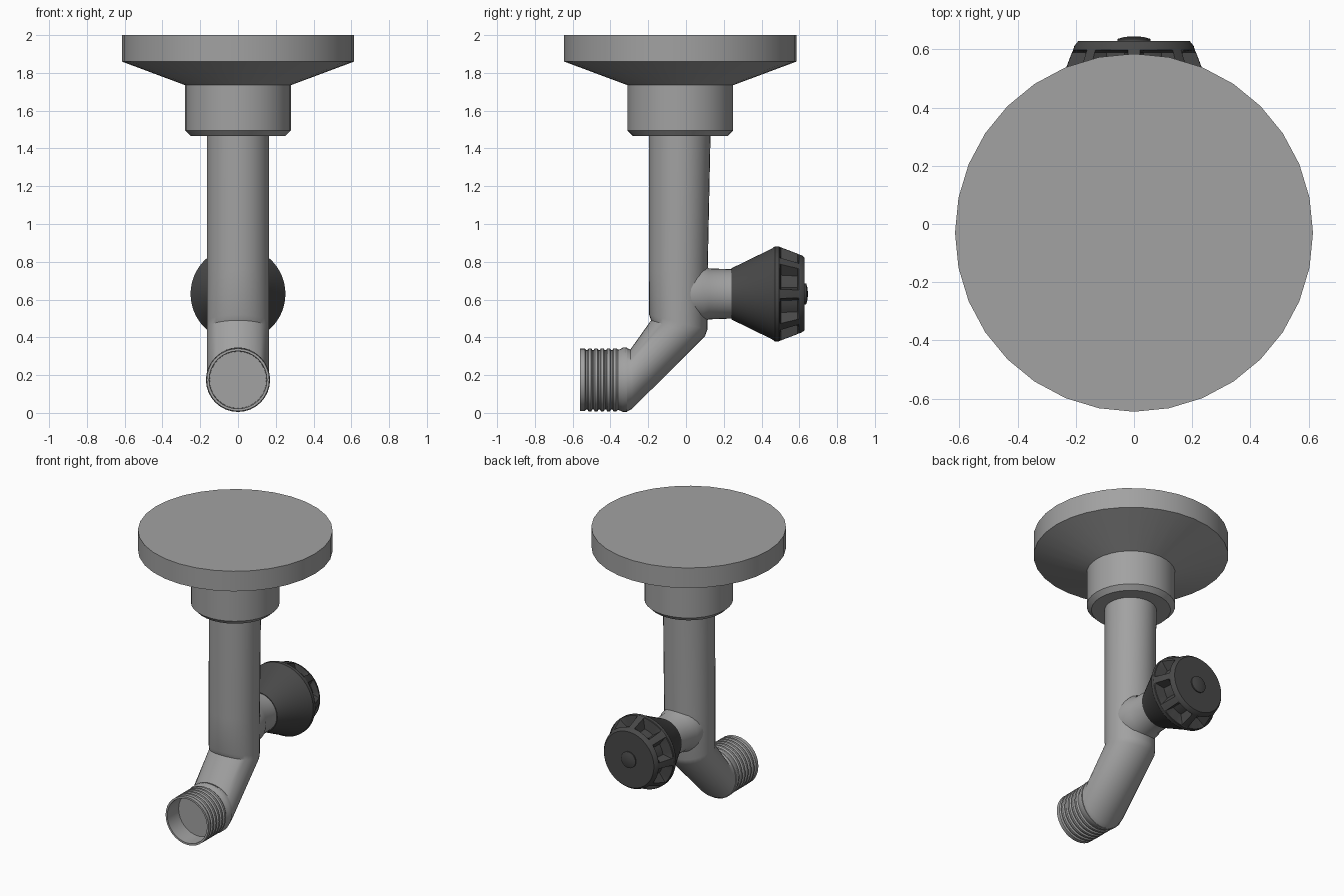
import bpy, bmesh
from math import cos, sin, pi, radians
from mathutils import Vector

cube = bpy.data.objects.get("Cube")
if cube:
    bpy.data.objects.remove(cube, do_unlink=True)


def material(name, value):
    mat = bpy.data.materials.new(name)
    mat.use_nodes = True
    colour = (value, value, value, 1)
    mat.diffuse_color = colour
    mat.node_tree.nodes["Principled BSDF"].inputs["Base Color"].default_value = colour
    return mat


metal = material("grey_metal", 0.36)
rubber = material("dark_grey_plastic", 0.065)


def loft(name, rings, mat):
    """Skin a list of equal rings of points, with capped ends."""
    bm = bmesh.new()
    loops = [[bm.verts.new(p) for p in ring] for ring in rings]
    count = len(loops[0])
    for a, b in zip(loops, loops[1:]):
        for i in range(count):
            j = (i + 1) % count
            bm.faces.new((a[i], a[j], b[j], b[i]))
    bm.faces.new(loops[0])
    bm.faces.new(loops[-1])
    bmesh.ops.recalc_face_normals(bm, faces=bm.faces)
    mesh = bpy.data.meshes.new(name)
    bm.to_mesh(mesh)
    bm.free()
    mesh.materials.append(mat)
    obj = bpy.data.objects.new(name, mesh)
    bpy.context.collection.objects.link(obj)
    bpy.ops.object.select_all(action='DESELECT')
    obj.select_set(True)
    bpy.context.view_layer.objects.active = obj
    bpy.ops.object.shade_smooth_by_angle(angle=radians(32))
    return obj


def lathe(name, profile, mat, axis, centre, sides=32):
    """Turn (position, radius) pairs about an axis; radius may depend on the side."""
    rings = []
    for pos, radius in profile:
        ring = []
        for i in range(sides):
            t = 2 * pi * i / sides
            r = radius(i) if callable(radius) else radius
            u, v = r * cos(t), r * sin(t)
            if axis == 'Z':
                ring.append((u, centre + v, pos))
            else:
                ring.append((u, pos, centre + v))
        rings.append(ring)
    return loft(name, rings, mat)


# Mounting flange with its conical underside and collar
lathe("flange", [(2.0, 0.615), (1.86, 0.615), (1.735, 0.28),
                 (1.495, 0.28), (1.465, 0.25)], metal, 'Z', -0.03)

# Bent pipe, each section given by its front and back edge in the yz plane
sections = [((-0.197, 1.48), (0.13, 1.48)),
            ((-0.197, 0.76), (0.115, 0.76)),
            ((-0.195, 0.52), (0.113, 0.44)),
            ((-0.185, 0.49), (0.10, 0.405)),
            ((-0.295, 0.335), (-0.285, 0.022)),
            ((-0.32, 0.347), (-0.315, 0.005))]
rings = []
for front, back in sections:
    f, b = Vector((0, *front)), Vector((0, *back))
    mid, half = (f + b) / 2, (b - f) / 2
    rings.append([mid + half * cos(2 * pi * i / 32)
                  + Vector((0.165 * sin(2 * pi * i / 32), 0, 0)) for i in range(32)])
loft("bent_pipe", rings, metal)

# Threaded outlet with a recessed mouth
outlet = [(-0.44, 0.15), (-0.56, 0.153), (-0.56, 0.166), (-0.535, 0.166)]
for k in range(5):
    y = -0.535 + 0.033 * k
    outlet += [(y + 0.006, 0.157), (y + 0.013, 0.157), (y + 0.019, 0.167), (y + 0.033, 0.167)]
outlet += [(-0.36, 0.16), (-0.35, 0.162), (-0.335, 0.17), (-0.312, 0.17)]
lathe("threaded_outlet", outlet, metal, 'Y', 0.175)

# Valve stem
lathe("valve_stem", [(0.0, 0.15), (0.09, 0.15), (0.12, 0.135), (0.26, 0.13)],
      metal, 'Y', 0.63)


# Knob: a cone, a grip with eight pockets, and a bevelled face
def grip(rib_radius, pocket_radius):
    return lambda i: pocket_radius if 2 <= i % 8 <= 6 else rib_radius


lathe("knob", [(0.24, 0.135), (0.455, 0.24), (0.47, 0.251), (0.493, 0.251),
               (0.497, 0.248), (0.503, grip(0.246, 0.178)), (0.59, grip(0.213, 0.17)),
               (0.598, 0.209), (0.612, 0.205), (0.628, 0.192), (0.628, 0.12)],
      rubber, 'Y', 0.63, 64)

# Domed button in the knob face
lathe("knob_button", [(0.62, 0.056), (0.636, 0.056), (0.642, 0.035), (0.645, 0.012)],
      rubber, 'Y', 0.63, 24)
